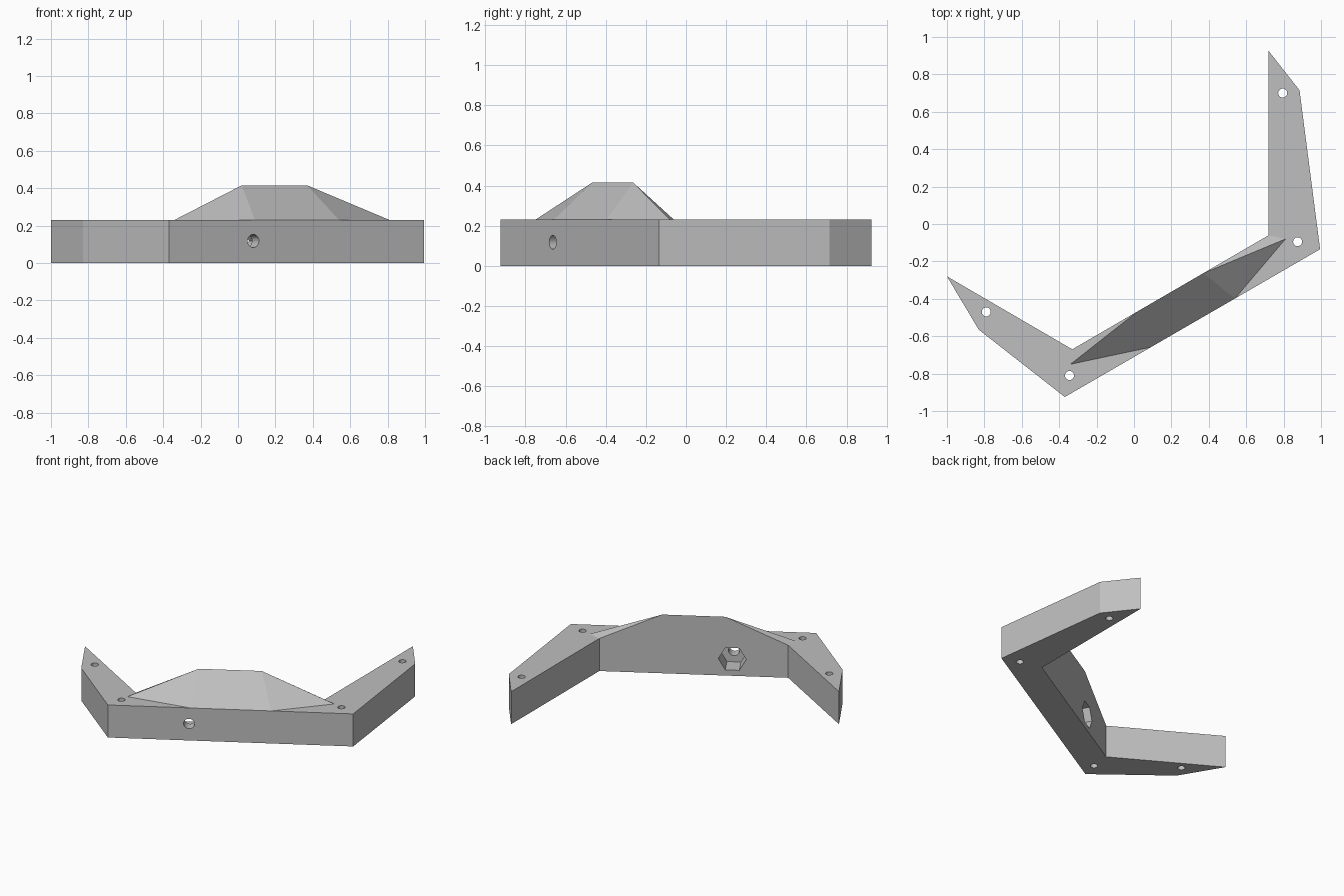
import bpy, bmesh, math
from mathutils import Vector, Matrix

if "Cube" in bpy.data.objects:
    bpy.data.objects.remove(bpy.data.objects["Cube"])

H, PEAK = 0.23, 0.415      # plate height, hump height

grey = bpy.data.materials.new("light grey")
grey.diffuse_color = (0.52, 0.52, 0.52, 1)
grey.use_nodes = True
grey.node_tree.nodes["Principled BSDF"].inputs["Base Color"].default_value = grey.diffuse_color

# Plan outline of the bent bracket, counter-clockwise
outline = {
    "tipL": (-1.0, -0.28), "outL": (-0.83, -0.565), "frontL": (-0.37, -0.925),
    "frontR": (0.995, -0.135), "outR": (0.885, 0.715), "tipR": (0.72, 0.925),
    "backR": (0.72, -0.06), "backL": (-0.33, -0.67),
}


def on_edge(a, b, x, z):
    """Point at a given x on the vertical wall between two outline corners."""
    (ax, ay), (bx, by) = outline[a], outline[b]
    return (x, ay + (by - ay) * (x - ax) / (bx - ax), z)


# Bracket body: flat bent plate with a faceted hump on the middle beam
bm = bmesh.new()
lo = {k: bm.verts.new((x, y, 0)) for k, (x, y) in outline.items()}
v = {k: bm.verts.new((x, y, H)) for k, (x, y) in outline.items()}
v["footL"] = bm.verts.new((-0.34, -0.75, H))
v["footR"] = bm.verts.new((0.81, -0.08, H))
v["baseL"] = bm.verts.new(on_edge("frontL", "frontR", 0.09, H))
v["baseR"] = bm.verts.new(on_edge("frontL", "frontR", 0.54, H))
v["peakL"] = bm.verts.new(on_edge("backL", "backR", 0.02, PEAK))
v["peakR"] = bm.verts.new(on_edge("backL", "backR", 0.37, PEAK))

bm.faces.new(list(lo.values())[::-1])
extra = {"frontL": ["baseR", "baseL"], "backR": ["peakL", "peakR"]}
keys = list(outline)
for a, b in zip(keys, keys[1:] + keys[:1]):                    # side walls
    bm.faces.new([lo[a], lo[b], v[b]] + [v[k] for k in extra.get(a, [])] + [v[a]])
for names in (
    "tipL outL frontL baseL footL backL",                      # left arm top
    "baseR frontR outR tipR backR footR",                      # right arm top
    "baseL baseR peakR peakL",                                 # hump front
    "footL baseL peakL", "backL footL peakL",                  # hump left end
    "baseR footR peakR", "footR backR peakR",                  # hump right end
):
    if names.startswith("backL"):
        pass
    bm.faces.new([v[n] for n in names.split()])
# the back wall keeps the hump corners in running order
for f in [f for f in bm.faces if v["peakL"] in f.verts and lo["backL"] in f.verts]:
    bm.faces.remove(f)
bm.faces.new([lo["backR"], lo["backL"], v["backL"], v["peakL"], v["peakR"], v["backR"]])
bmesh.ops.recalc_face_normals(bm, faces=bm.faces)
mesh = bpy.data.meshes.new("bracket_body")
bm.to_mesh(mesh)
bm.free()
body = bpy.data.objects.new("bracket_body", mesh)
bpy.context.collection.objects.link(body)
mesh.materials.append(grey)


def cut(name, sides, radius, depth, matrix):
    """Subtract a prism of the given sides from the body."""
    me = bpy.data.meshes.new(name)
    c = bmesh.new()
    bmesh.ops.create_cone(c, cap_ends=True, segments=sides, radius1=radius,
                          radius2=radius, depth=depth, matrix=matrix)
    c.to_mesh(me)
    c.free()
    me.materials.append(grey)
    ob = bpy.data.objects.new(name, me)
    bpy.context.collection.objects.link(ob)
    ob.hide_render = True
    mod = body.modifiers.new(name, 'BOOLEAN')
    mod.operation, mod.solver, mod.object = 'DIFFERENCE', 'EXACT', ob
    return ob


cutters = []
# Vertical screw holes
for i, (x, y) in enumerate([(-0.79, -0.47), (-0.345, -0.81), (0.875, -0.095), (0.795, 0.70)]):
    cutters.append(cut(f"screw_hole_{i}", 24, 0.024, 1, Matrix.Translation((x, y, H / 2))))

# Cross bore through the beam, with a hexagonal nut pocket on the back
axis = Vector((-0.502, 0.865, 0)).normalized()
side = Vector((0, 0, 1)).cross(axis)
rot = Matrix((Vector((0, 0, 1)), -side, axis)).transposed().to_4x4()
if rot.determinant() < 0:
    rot = Matrix((Vector((0, 0, 1)), side, axis)).transposed().to_4x4()
front = Vector((0.082, -0.664, 0.118))
cutters.append(cut("cross_bore", 24, 0.035, 0.8, Matrix.Translation(front) @ rot))
cutters.append(cut("nut_pocket", 6, 0.09, 0.4,
                   Matrix.Translation(front + axis * (0.075 + 0.2)) @ rot))

# Bake the cuts and discard the cutters
bpy.context.view_layer.update()
dg = bpy.context.evaluated_depsgraph_get()
baked = bpy.data.meshes.new_from_object(body.evaluated_get(dg))
body.modifiers.clear()
body.data = baked
baked.materials.clear()
baked.materials.append(grey)
for p in baked.polygons:
    p.material_index = 0
for ob in cutters:
    bpy.data.objects.remove(ob)
